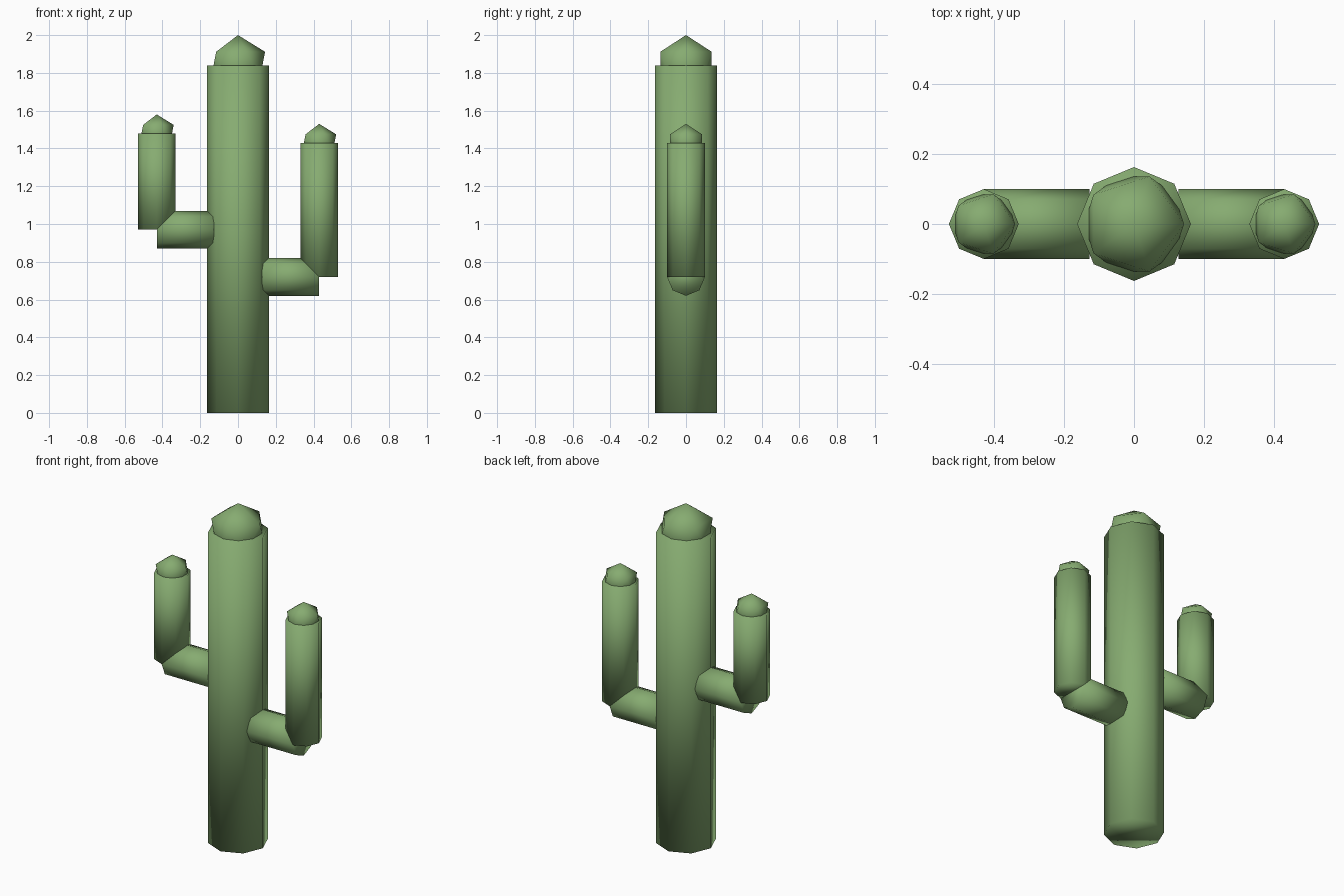
import bpy
import math

# Remove the default cube
cube = bpy.data.objects.get("Cube")
if cube:
    bpy.data.objects.remove(cube, do_unlink=True)

# Single flat material
GREEN = (0.24, 0.41, 0.165, 1.0)
green = bpy.data.materials.new("cactus_green")
green.use_nodes = True
green.diffuse_color = GREEN
green.node_tree.nodes["Principled BSDF"].inputs["Base Color"].default_value = GREEN


def finish(name):
    obj = bpy.context.object
    obj.name = name
    obj.data.materials.append(green)
    bpy.ops.object.shade_smooth()
    return obj


def stem(name, radius, x, z0, z1):
    """Upright eight-sided stem with a faceted bud on top."""
    bpy.ops.mesh.primitive_cylinder_add(
        vertices=8, radius=radius, depth=z1 - z0, location=(x, 0, (z0 + z1) / 2))
    finish(name)
    bpy.ops.mesh.primitive_ico_sphere_add(
        subdivisions=1, radius=min(radius, 0.16), location=(x, 0, z1))
    finish(name + "_bud")


def branch(name, x0, x1, z):
    """Horizontal eight-sided piece joining an arm to the trunk."""
    bpy.ops.mesh.primitive_cylinder_add(
        vertices=8, radius=0.1, depth=abs(x1 - x0),
        location=((x0 + x1) / 2, 0, z), rotation=(0, math.pi / 2, 0))
    finish(name)


# Trunk
stem("trunk", 0.163, 0, 0, 1.84)

# Arms: side, direction, elbow height, tip height
for side, sign, low, high in (("left", 1, 0.72, 1.43), ("right", -1, 0.97, 1.48)):
    branch(side + "_branch", sign * 0.128, sign * 0.43, low)
    stem(side + "_arm", 0.1, sign * 0.43, low, high)
